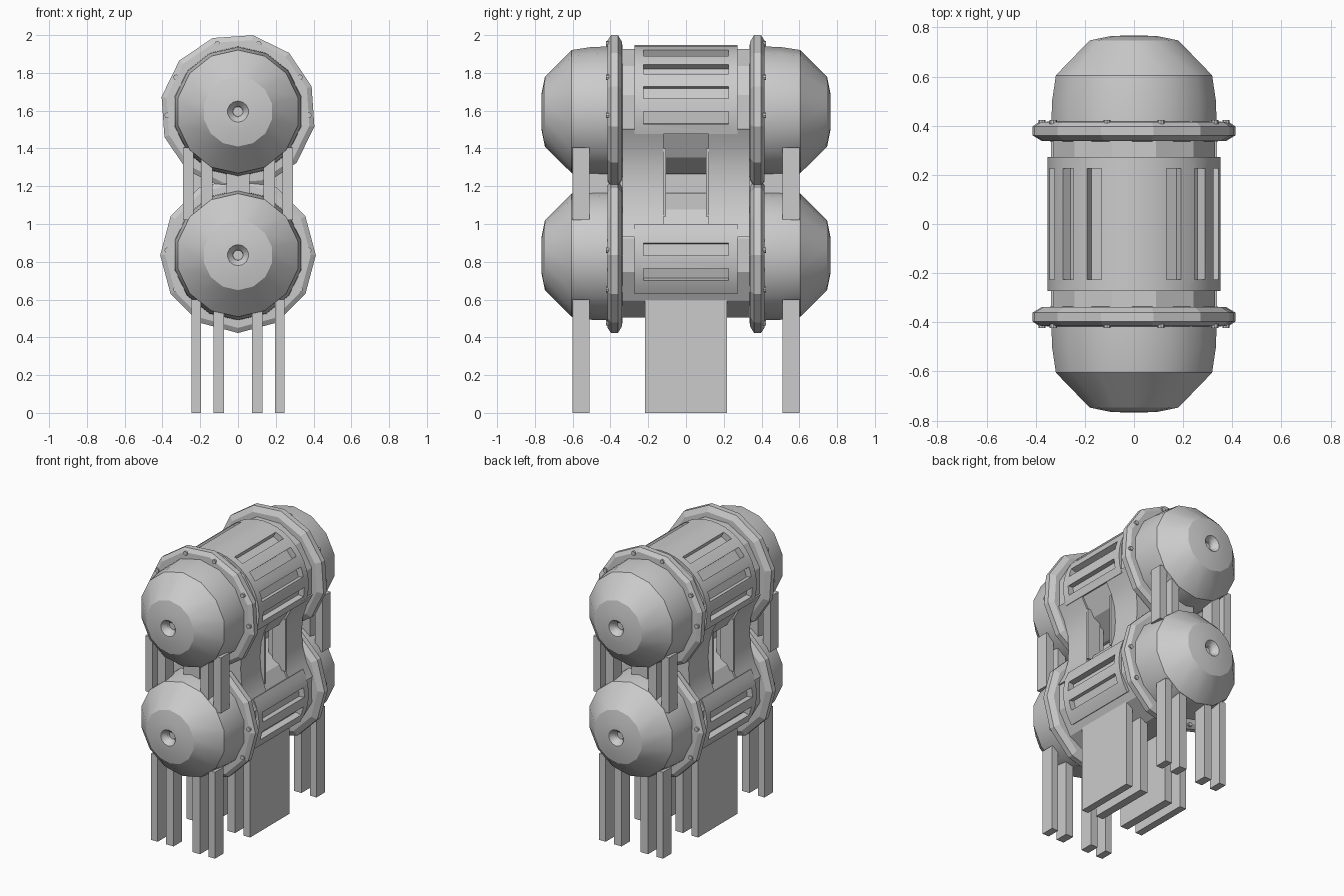
import bpy, bmesh, math
from mathutils import Matrix, Vector

if "Cube" in bpy.data.objects:
    bpy.data.objects.remove(bpy.data.objects["Cube"])

TOP, LOW = 1.595, 0.835          # heights of the two drum axes


def finish(name, bm, smooth=None):
    bmesh.ops.remove_doubles(bm, verts=bm.verts, dist=1e-5)
    bmesh.ops.recalc_face_normals(bm, faces=bm.faces)
    me = bpy.data.meshes.new(name)
    bm.to_mesh(me)
    bm.free()
    ob = bpy.data.objects.new(name, me)
    bpy.context.collection.objects.link(ob)
    if smooth:
        bpy.ops.object.select_all(action='DESELECT')
        ob.select_set(True)
        bpy.context.view_layer.objects.active = ob
        bpy.ops.object.shade_smooth_by_angle(angle=math.radians(smooth))
    return ob


def lathe(name, profile, n, z, turn=0.0, smooth=None):
    """Revolve (radius, y) points about the horizontal y axis at height z."""
    bm = bmesh.new()
    rings = []
    for r, y in profile:
        rings.append([bm.verts.new((r * math.cos(a), y, z + r * math.sin(a)))
                      for a in (math.radians(turn) + math.tau * i / n for i in range(n))])
    for a, b in zip(rings, rings[1:]):
        for i in range(n):
            j = (i + 1) % n
            bm.faces.new((a[i], a[j], b[j], b[i]))
    bm.faces.new(rings[0])
    bm.faces.new(rings[-1])
    return finish(name, bm, smooth)


def add_box(bm, x, y, z):
    m = Matrix.Translation(((x[0] + x[1]) / 2, (y[0] + y[1]) / 2, (z[0] + z[1]) / 2))
    s = Matrix.Diagonal((x[1] - x[0], y[1] - y[0], z[1] - z[0], 1))
    bmesh.ops.create_cube(bm, size=1, matrix=m @ s)


def extrude_y(name, pts, y0, y1, smooth=None):
    """Solid from an (x, z) outline between two y positions."""
    bm = bmesh.new()
    f = bm.faces.new([bm.verts.new((x, y0, z)) for x, z in pts])
    ext = bmesh.ops.extrude_face_region(bm, geom=[f])
    moved = [v for v in ext['geom'] if isinstance(v, bmesh.types.BMVert)]
    bmesh.ops.translate(bm, verts=moved, vec=(0, y1 - y0, 0))
    return finish(name, bm, smooth)


def arc_panel(name, z, a0, a1, steps):
    angs = [math.radians(a0 + (a1 - a0) * i / steps) for i in range(steps + 1)]
    pts = [(0.352 * math.cos(a), z + 0.352 * math.sin(a)) for a in angs]
    pts += [(0.26 * math.cos(a), z + 0.26 * math.sin(a)) for a in reversed(angs)]
    return extrude_y(name, pts, -0.273, 0.273, 30)


def cut(ob, cutter):
    mod = ob.modifiers.new("slots", 'BOOLEAN')
    mod.operation, mod.solver, mod.object = 'DIFFERENCE', 'EXACT', cutter
    bpy.context.view_layer.objects.active = ob
    bpy.ops.object.modifier_apply(modifier=mod.name)


def drum(label, z, turn, panels, slots, bolts):
    # central barrel and raised panels with slots cut into them
    parts = [lathe(label + "_barrel", [(0.342, -0.36), (0.342, 0.36)], 12, z, 15)]
    for i, (a0, a1, steps) in enumerate(panels):
        parts.append(arc_panel(f"{label}_panel_{i}", z, a0, a1, steps))
    bm = bmesh.new()
    for a in slots:
        for ang in (a, 180 - a):
            m = (Matrix.Translation((0, 0, z)) @ Matrix.Rotation(-math.radians(ang), 4, 'Y')
                 @ Matrix.Translation((0.35, 0, 0)) @ Matrix.Diagonal((0.08, 0.45, 0.066, 1)))
            bmesh.ops.create_cube(bm, size=1, matrix=m)
    cutter = finish(label + "_slot_cutter", bm)
    cutter.hide_render = True
    for p in parts:
        cut(p, cutter)
    bpy.data.objects.remove(cutter)

    for side, s in (("front", -1), ("back", 1)):
        # flange
        lathe(f"{label}_{side}_flange",
              [(0.30, s * 0.335), (0.375, s * 0.338), (0.412, s * 0.36),
               (0.412, s * 0.397), (0.385, s * 0.415), (0.30, s * 0.418)], 12, z, turn)
        # domed end with a stepped socket in the middle
        lathe(f"{label}_{side}_dome",
              [(0.345, s * 0.40), (0.342, s * 0.50), (0.326, s * 0.605), (0.185, s * 0.747),
               (0.10, s * 0.764), (0.056, s * 0.766), (0.03, s * 0.735), (0.026, s * 0.715)],
              14, z, 90, 28)
        # flange bolts
        bm = bmesh.new()
        for a in bolts:
            for ang in (math.radians(a), math.radians(180 - a)):
                m = (Matrix.Translation((0.375 * math.cos(ang), s * 0.415, z + 0.375 * math.sin(ang)))
                     @ Matrix.Rotation(math.pi / 2, 4, 'X'))
                bmesh.ops.create_cone(bm, cap_ends=True, segments=8, radius1=0.015,
                                      radius2=0.015, depth=0.016, matrix=m)
        finish(f"{label}_{side}_bolts", bm)


drum("upper", TOP, 19, [(-19.5, 199.5, 24)], (62.5, 40, 17, -5.5), (29, 73, -3))
drum("lower", LOW, 0, [(-36, 28, 8), (152, 216, 8)], (5, -17), (4, -29, -73))

# flared side webs joining the drums, each with a central window
half = [(0.338, 1.50), (0.29, 1.41), (0.262, 1.32), (0.255, 1.22), (0.262, 1.12),
        (0.29, 1.02), (0.338, 0.93), (0.20, 0.93), (0.15, 1.08), (0.15, 1.35), (0.20, 1.50)]
for side, s in (("left", -1), ("right", 1)):
    pts = [(s * x, z) for x, z in half]
    for end, e in (("front", -1), ("back", 1)):
        extrude_y(f"{side}_{end}_web", pts, e * 0.12, e * 0.336, 30)
    # upright lips on the window edges
    bm = bmesh.new()
    for e in (-1, 1):
        add_box(bm, sorted((s * 0.19, s * 0.29)), sorted((e * 0.105, e * 0.122)), (1.04, 1.40))
    finish(f"{side}_window_lips", bm)

# spine block between the drums
bm = bmesh.new()
add_box(bm, (-0.062, 0.062), (-0.51, 0.51), (1.12, 1.31))
finish("spine_block", bm)

# struts between the domes, narrow end legs and wide middle legs
struts, legs, plates = bmesh.new(), bmesh.new(), bmesh.new()
for s in (-1, 1):
    for e in (-1, 1):
        yy = sorted((e * 0.51, e * 0.602))
        for x0, x1, z0, z1 in ((0.235, 0.29, 1.02, 1.405), (0.135, 0.195, 1.08, 1.35)):
            add_box(struts, sorted((s * x0, s * x1)), yy, (z0, z1))
        for x0, x1, z1 in ((0.195, 0.245, 0.60), (0.073, 0.13, 0.54)):
            add_box(legs, sorted((s * x0, s * x1)), yy, (0, z1))
    for x0, x1 in ((0.195, 0.245), (0.073, 0.13)):
        add_box(plates, sorted((s * x0, s * x1)), (-0.217, 0.217), (0, 0.60))
finish("dome_struts", struts)
finish("end_legs", legs)
finish("middle_leg_plates", plates)
